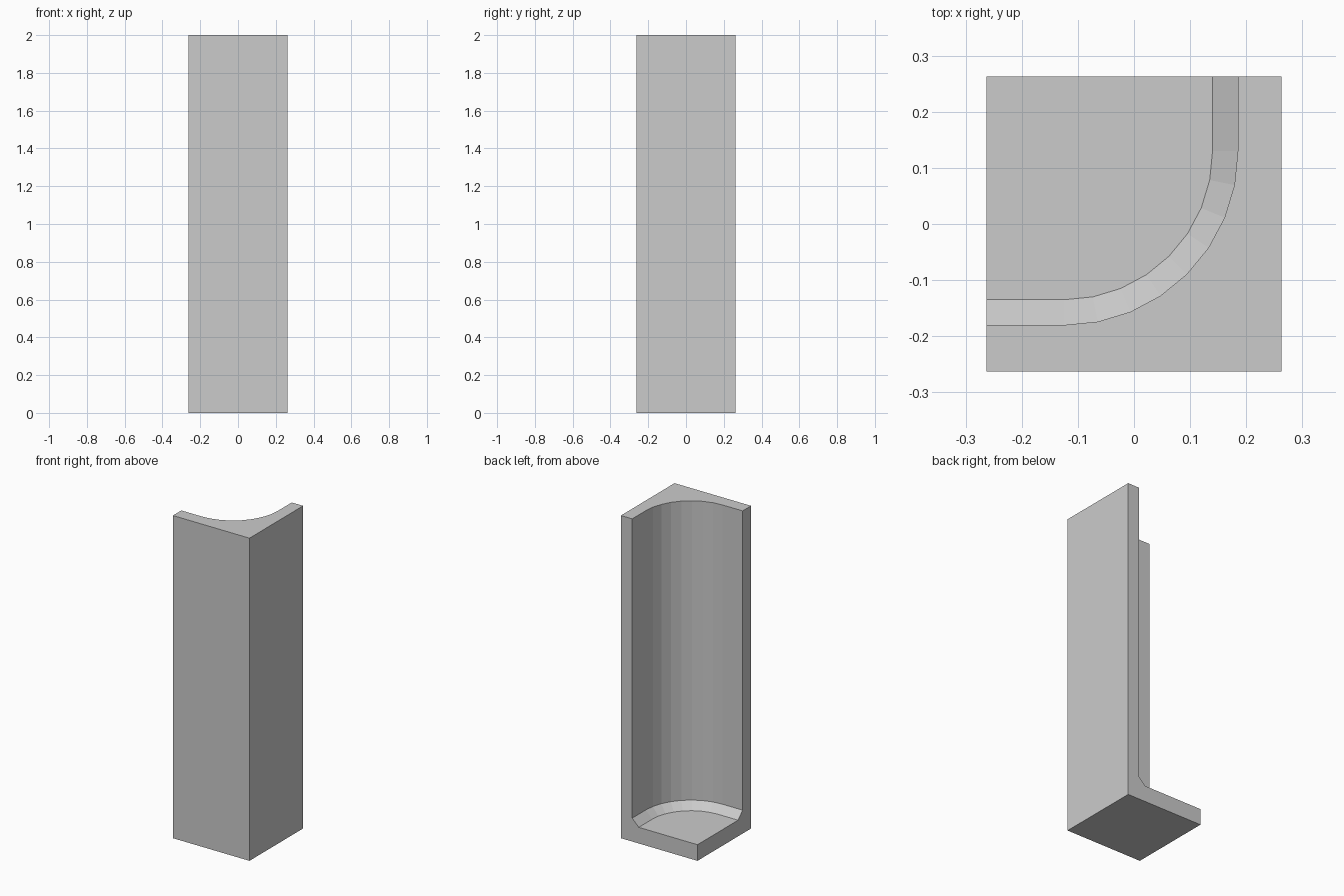
import bpy, bmesh
from math import sin, cos, pi

if "Cube" in bpy.data.objects:
    bpy.data.objects.remove(bpy.data.objects["Cube"])

H = 0.2625           # half width of the square footprint
TOP = 2.0
FLOOR, LEDGE = 0.10, 0.145
CX, CY = -0.125, 0.13  # centre of the hollow's rounded corner
SEGMENTS = 8


def hollow_outline(bm, radius, z):
    """Quarter-round outline from the back opening to the left opening."""
    pts = [(CX + radius, H)]
    for i in range(SEGMENTS + 1):
        a = pi / 2 * i / SEGMENTS
        pts.append((CX + radius * cos(a), CY - radius * sin(a)))
    pts.append((-H, CY - radius))
    return [bm.verts.new((x, y, z)) for x, y in pts]


bm = bmesh.new()

# Outer block corners: back right, front right, front left, back left
square = [(H, H), (H, -H), (-H, -H), (-H, H)]
base = [bm.verts.new((x, y, 0)) for x, y in square]
top = [bm.verts.new((x, y, TOP)) for x, y in square[:3]]
floor_corner = bm.verts.new((-H, H, FLOOR))

# Hollow: floor edge, top of the sloped fillet, upper rim
floor = hollow_outline(bm, 0.265, FLOOR)
ledge = hollow_outline(bm, 0.31, LEDGE)
rim = hollow_outline(bm, 0.31, TOP)
for low, high in ((floor, ledge), (ledge, rim)):
    for i in range(len(low) - 1):
        bm.faces.new((low[i], low[i + 1], high[i + 1], high[i]))

# Floor, rim, underside and the two full outer walls
bm.faces.new(floor + [floor_corner])
bm.faces.new(rim + top[::-1])
bm.faces.new(base)
for i in range(2):
    bm.faces.new((base[i], base[i + 1], top[i + 1], top[i]))

# Open sides showing the L-shaped section
bm.faces.new((base[0], top[0], rim[0], ledge[0], floor[0], floor_corner, base[3]))
bm.faces.new((base[2], top[2], rim[-1], ledge[-1], floor[-1], floor_corner, base[3]))

bmesh.ops.recalc_face_normals(bm, faces=bm.faces)
mesh = bpy.data.meshes.new("hollow_corner_column")
bm.to_mesh(mesh)
bm.free()
column = bpy.data.objects.new("hollow_corner_column", mesh)
bpy.context.collection.objects.link(column)
